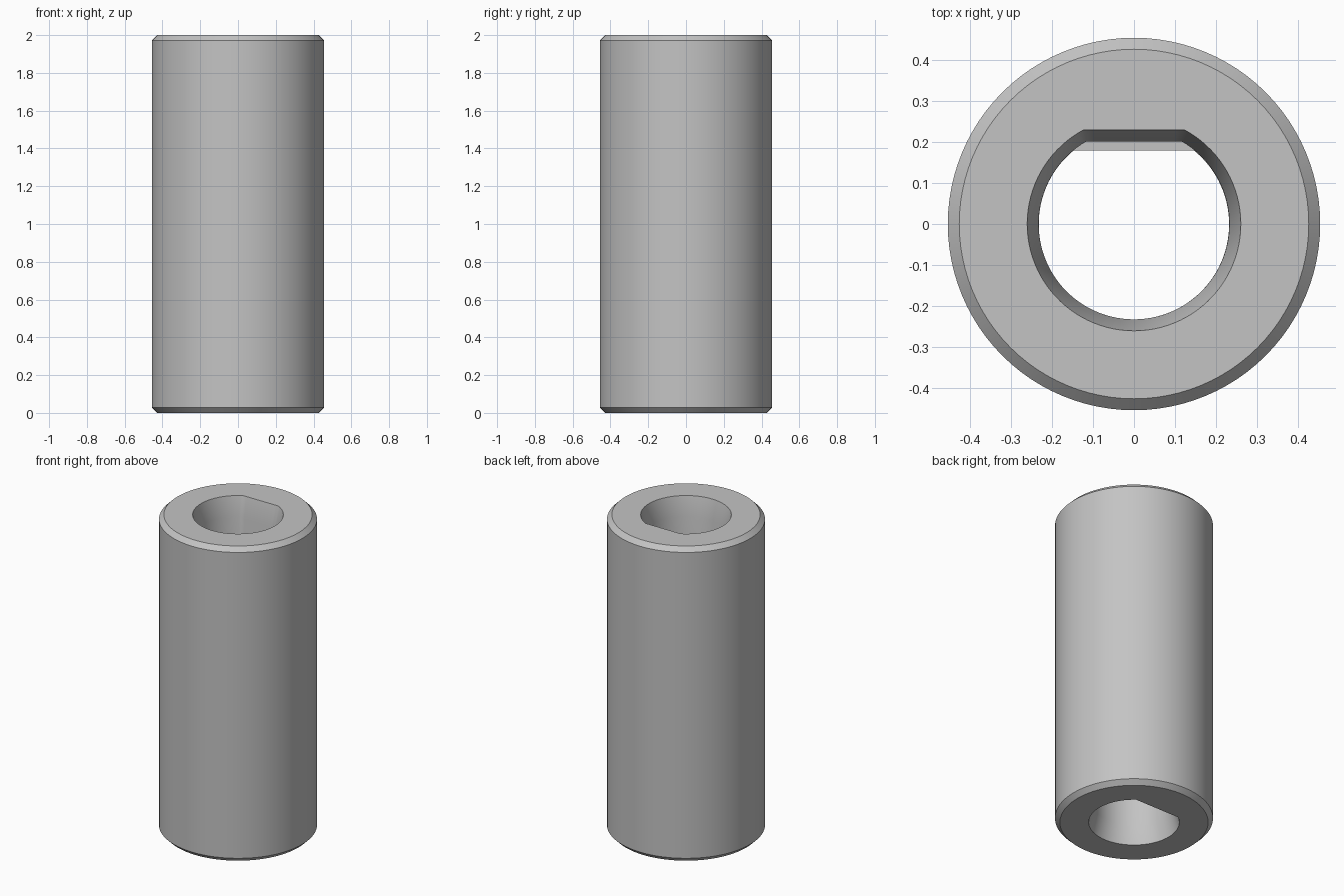
import bpy
import bmesh
import math

cube = bpy.data.objects.get("Cube")
if cube:
    bpy.data.objects.remove(cube, do_unlink=True)

FLAT_STEPS, ARC_STEPS = 12, 84
HALF = 1.0


def section(radius, flat, z):
    """Closed ring: an arc plus, for the bore, a straight flat facing the front."""
    start = math.asin(flat / radius) if flat else math.radians(67.5)
    begin, sweep = math.pi - start, math.pi + 2 * start
    pts = []
    for i in range(ARC_STEPS):
        a = begin + sweep * i / ARC_STEPS
        pts.append((radius * math.cos(a), radius * math.sin(a), z))
    for i in range(FLAT_STEPS):
        t = i / FLAT_STEPS
        if flat:
            pts.append((radius * math.cos(start) * (1 - 2 * t), flat, z))
        else:
            a = start + (math.pi - 2 * start) * t
            pts.append((radius * math.cos(a), radius * math.sin(a), z))
    return pts


# Rings run up the outside, over the rim and back down the keyed bore
outer, chamfer = 0.455, 0.028
bore, lead, lead_depth = 0.233, 0.028, 0.12
upper_flat, lower_flat = 0.202, 0.18
top = 2 * HALF
rings = [
    (outer - chamfer, None, 0),
    (outer, None, chamfer),
    (outer, None, top - chamfer),
    (outer - chamfer, None, top),
    (bore + lead, upper_flat + lead, top),
    (bore, upper_flat, top - lead_depth),
    (bore, upper_flat, HALF),
    (bore, lower_flat, HALF),
    (bore, lower_flat, lead_depth),
    (bore + lead, lower_flat + lead, 0),
]

bm = bmesh.new()
loops = [[bm.verts.new(p) for p in section(*ring)] for ring in rings]
count = ARC_STEPS + FLAT_STEPS
for k, low in enumerate(loops):
    high = loops[(k + 1) % len(loops)]
    for j in range(count):
        n = (j + 1) % count
        bm.faces.new((low[j], low[n], high[n], high[j]))

mesh = bpy.data.meshes.new("coupling_sleeve")
bm.to_mesh(mesh)
bm.free()
sleeve = bpy.data.objects.new("coupling_sleeve", mesh)
bpy.context.collection.objects.link(sleeve)

# Plain grey finish
grey = bpy.data.materials.new("light_grey")
grey.use_nodes = True
colour = (0.55, 0.55, 0.55, 1)
grey.diffuse_color = colour
grey.node_tree.nodes["Principled BSDF"].inputs["Base Color"].default_value = colour
mesh.materials.append(grey)

# Smooth walls with crisp chamfer edges
bpy.ops.object.select_all(action="DESELECT")
sleeve.select_set(True)
bpy.context.view_layer.objects.active = sleeve
bpy.ops.object.shade_smooth_by_angle(angle=math.radians(30))
